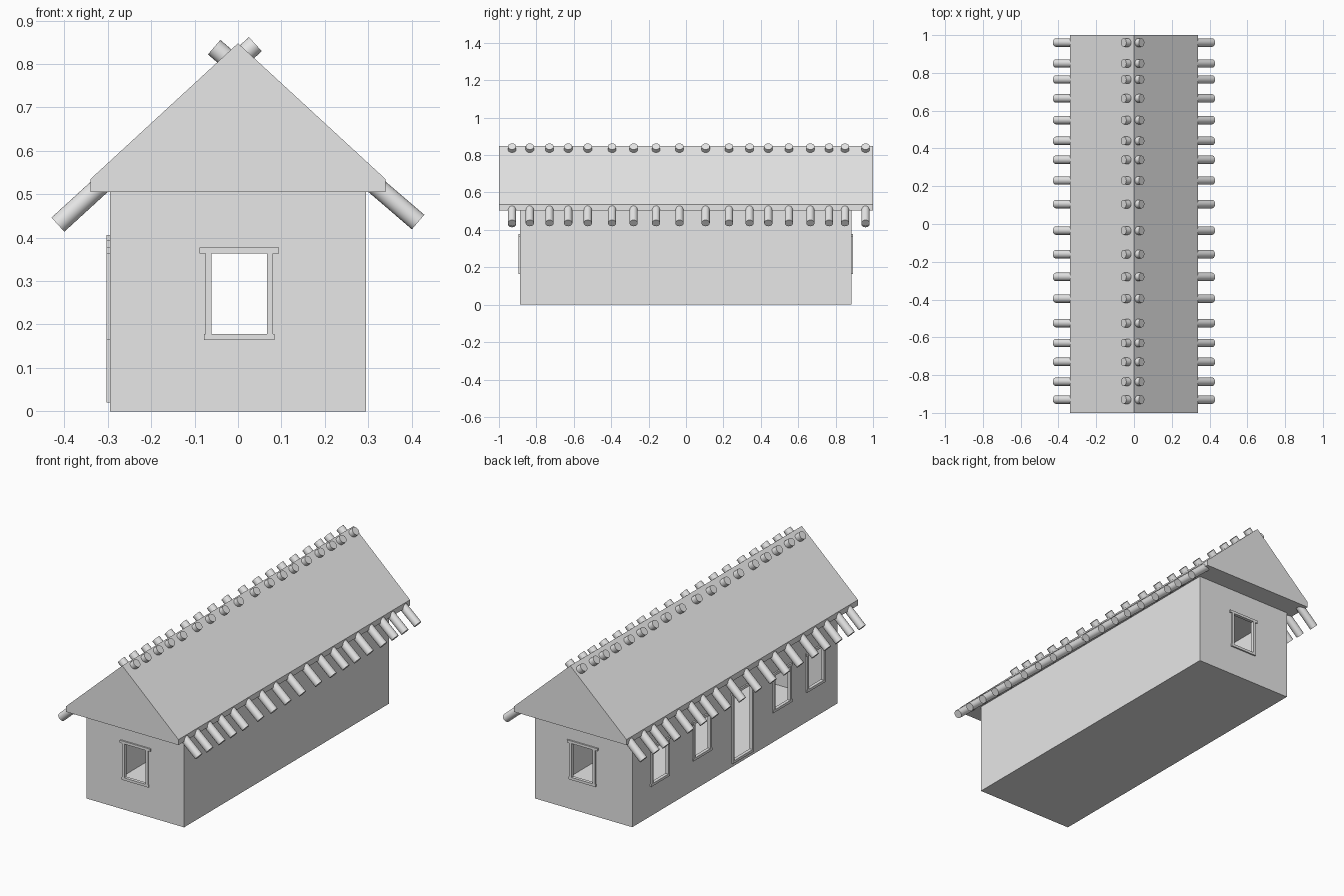
import bpy, bmesh, math
from mathutils import Vector, Matrix

cube = bpy.data.objects.get("Cube")
if cube:
    bpy.data.objects.remove(cube, do_unlink=True)

grey = bpy.data.materials.new("plain_grey")
grey.use_nodes = True
grey.diffuse_color = (0.8, 0.8, 0.8, 1)
grey.node_tree.nodes["Principled BSDF"].inputs["Base Color"].default_value = (0.8, 0.8, 0.8, 1)


def finish(name, bm):
    bmesh.ops.recalc_face_normals(bm, faces=bm.faces)
    mesh = bpy.data.meshes.new(name)
    bm.to_mesh(mesh)
    bm.free()
    mesh.materials.append(grey)
    obj = bpy.data.objects.new(name, mesh)
    bpy.context.scene.collection.objects.link(obj)
    return obj


def add_box(bm, lo, hi):
    lo, hi = Vector(lo), Vector(hi)
    matrix = Matrix.Translation((lo + hi) / 2) @ Matrix.Diagonal((*(hi - lo), 1))
    bmesh.ops.create_cube(bm, size=1, matrix=matrix)


def box(name, lo, hi):
    bm = bmesh.new()
    add_box(bm, lo, hi)
    return finish(name, bm)


HALF_X, FRONT, BACK, EAVE = 0.295, -0.887, 0.885, 0.505
THICK = 0.01

# Hollow walls with a floor
walls = box("walls", (-HALF_X, FRONT, 0), (HALF_X, BACK, EAVE))
cutters = [box("cavity_cutter", (-HALF_X + THICK, FRONT + THICK, THICK),
               (HALF_X - THICK, BACK - THICK, EAVE + 0.1))]


def opening(name, wall, centre, width, z0, z1, sill_ear, lintel_ear):
    """Cut a hole in a wall and trim it with jambs, a lintel and a sill."""
    trim, proud = 0.014, 0.008
    a, b = centre - width / 2, centre + width / 2
    surface, out = {"front": (FRONT, -1), "back": (BACK, 1), "side": (-HALF_X, -1)}[wall]

    def span(u0, u1, v0, v1, d0, d1):
        d0, d1 = sorted((surface + out * d0, surface + out * d1))
        if wall == "side":
            return (d0, u0, v0), (d1, u1, v1)
        return (u0, d0, v0), (u1, d1, v1)

    cutters.append(box(name + "_cutter", *span(a, b, z0, z1, -0.05, 0.05)))
    bm = bmesh.new()
    for u0, u1, v0, v1 in (
            (a - trim, a, z0, z1), (b, b + trim, z0, z1),
            (a - trim - lintel_ear, b + trim + lintel_ear, z1, z1 + trim),
            (a - trim - sill_ear, b + trim + sill_ear, z0 - trim, z0)):
        add_box(bm, *span(u0, u1, v0, v1, -0.002, proud))
    finish(name + "_frame", bm)


# End windows, side windows and door
for end in ("front", "back"):
    opening(end + "_window", end, 0.003, 0.128, 0.178, 0.363, 0.003, 0.014)
for i, y in enumerate((0.65, 0.285, -0.405, -0.695)):
    opening(f"side_window_{i + 1}", "side", y, 0.128, 0.178, 0.363, 0.003, 0.008)
opening("door", "side", -0.065, 0.155, 0.034, 0.392, 0, 0.004)

for cutter in cutters:
    cutter.hide_render = True
    mod = walls.modifiers.new(cutter.name, "BOOLEAN")
    mod.operation, mod.solver, mod.object = "DIFFERENCE", "EXACT", cutter
bpy.context.view_layer.update()
cut = bpy.data.meshes.new_from_object(walls.evaluated_get(bpy.context.evaluated_depsgraph_get()))
walls.modifiers.clear()
walls.data = cut
for cutter in cutters:
    bpy.data.objects.remove(cutter, do_unlink=True)

# Solid gable roof
bm = bmesh.new()
profile = ((-0.34, EAVE), (0.34, EAVE), (0.34, 0.535), (0, 0.848), (-0.34, 0.535))
gable = bm.faces.new([bm.verts.new((x, -1, z)) for x, z in profile])
sweep = bmesh.ops.extrude_face_region(bm, geom=[gable], use_keep_orig=True)
bmesh.ops.translate(bm, vec=(0, 2, 0),
                    verts=[g for g in sweep["geom"] if isinstance(g, bmesh.types.BMVert)])
finish("roof", bm)

# Round rafter poles crossing at the ridge
POLE_Y = (0.96, 0.85, 0.765, 0.665, 0.55, 0.44, 0.34, 0.23, 0.105,
          -0.035, -0.16, -0.28, -0.395, -0.525, -0.63, -0.73, -0.835, -0.93)
for name, foot, tip in (("right_rafters", (-0.415, 0.43), (0.04, 0.846)),
                        ("left_rafters", (0.415, 0.436), (-0.055, 0.839))):
    bm = bmesh.new()
    for y in POLE_Y:
        a, b = Vector((foot[0], y, foot[1])), Vector((tip[0], y, tip[1]))
        turn = (b - a).to_track_quat("Z", "Y").to_matrix().to_4x4()
        bmesh.ops.create_cone(bm, cap_ends=True, segments=20, radius1=0.022, radius2=0.022,
                              depth=(b - a).length, matrix=Matrix.Translation((a + b) / 2) @ turn)
    rafters = finish(name, bm)
    bpy.ops.object.select_all(action="DESELECT")
    rafters.select_set(True)
    bpy.context.view_layer.objects.active = rafters
    bpy.ops.object.shade_smooth_by_angle(angle=math.radians(40))
